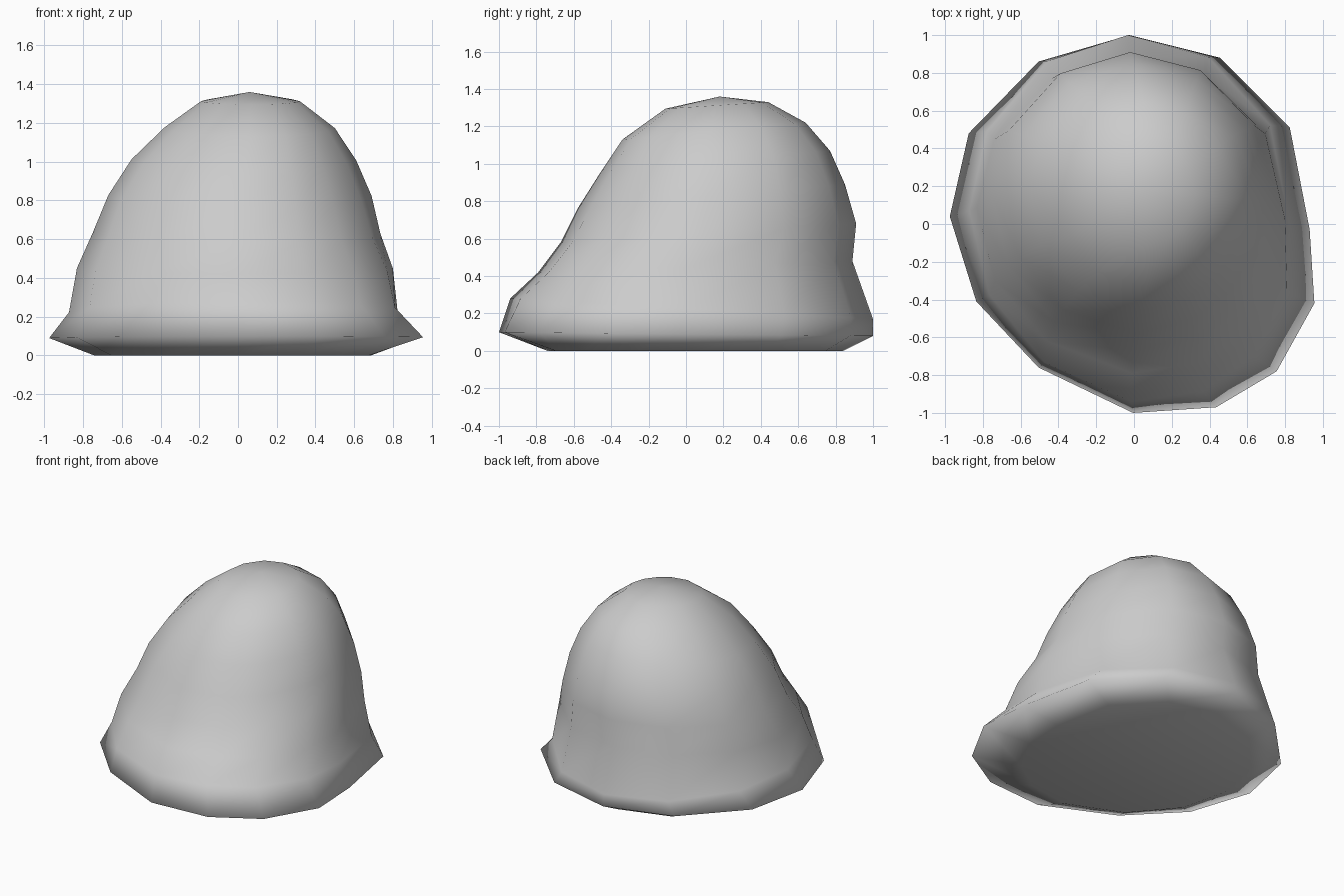
import bpy, bmesh
from mathutils import Vector

if "Cube" in bpy.data.objects:
    bpy.data.objects.remove(bpy.data.objects["Cube"])

# Irregular 13-sided footprint, from the front going counter-clockwise
OUTLINE = [(0, -1), (.44, -.97), (.76, -.78), (.96, -.42), (.935, -.03), (.83, .51), (.46, .88),
           (-.02, 1), (-.5, .86), (-.87, .48), (-.97, .04), (-.83, -.41), (-.5, -.76)]

# Rings: left x, right x, front y, front z, back y, back z, roundness
RINGS = [(-.74, .70, -.74, 0, .84, 0, .4),
         (-.97, .96, -1.0, .10, 1.0, .08, 0),
         (-.87, .84, -.94, .28, 1.0, .17, .4),
         (-.83, .81, -.79, .42, .89, .48, .6),
         (-.75, .74, -.67, .58, .91, .68, .8),
         (-.67, .69, -.58, .76, .85, .89, 1),
         (-.55, .61, -.46, .95, .77, 1.07, 1),
         (-.38, .50, -.34, 1.13, .64, 1.22, 1),
         (-.19, .32, -.11, 1.295, .44, 1.33, 1)]


def ring(bm, left, right, front, zf, back, zb, roundness):
    verts = []
    for ox, oy in OUTLINE:
        p = Vector((ox / .965, oy))
        p = p.lerp(p.normalized(), roundness)
        x = (left + right) / 2 + p.x * (right - left) / 2
        y = (front + back) / 2 + p.y * (back - front) / 2
        z = zf + (zb - zf) * (p.y + 1) / 2
        verts.append(bm.verts.new((x, y, z)))
    return verts


# Lumpy leaning dome with a flared foot
bm = bmesh.new()
rings = [ring(bm, *r) for r in RINGS]
n = len(OUTLINE)
for a, b in zip(rings, rings[1:]):
    for i in range(n):
        j = (i + 1) % n
        bm.faces.new((a[i], a[j], b[j], b[i]))
bm.faces.new(rings[0][::-1])
apex = bm.verts.new((.06, .18, 1.36))
for i in range(n):
    bm.faces.new((rings[-1][i], rings[-1][(i + 1) % n], apex))
for f in bm.faces:
    f.smooth = True
bmesh.ops.recalc_face_normals(bm, faces=bm.faces[:])
mesh = bpy.data.meshes.new("boulder")
bm.to_mesh(mesh)
bm.free()
bpy.context.collection.objects.link(bpy.data.objects.new("boulder", mesh))
